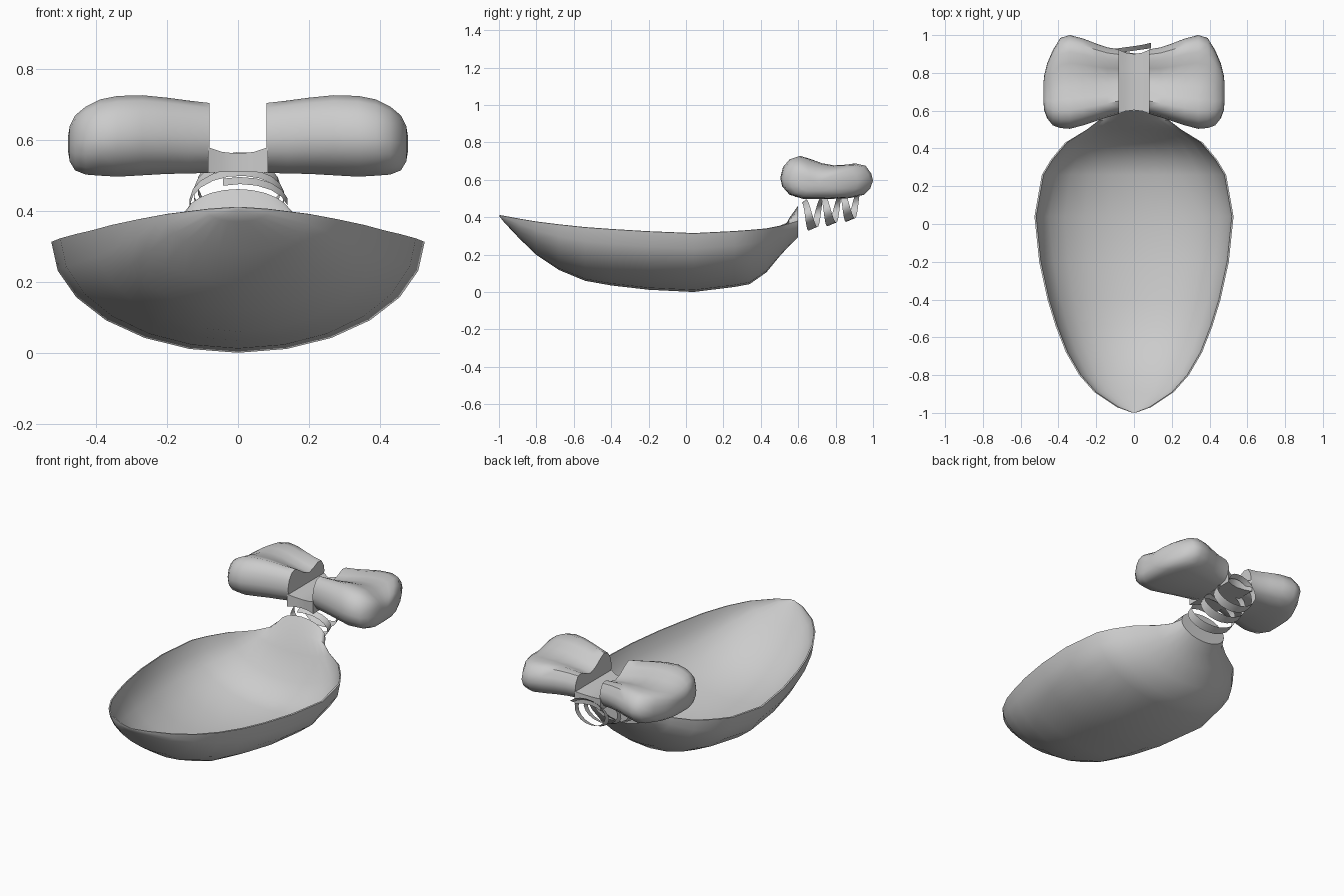
import bpy, math

if "Cube" in bpy.data.objects:
    bpy.data.objects.remove(bpy.data.objects["Cube"])


def make(name, verts, faces, angle=45):
    me = bpy.data.meshes.new(name)
    me.from_pydata(verts, [], faces)
    me.validate()
    ob = bpy.data.objects.new(name, me)
    bpy.context.collection.objects.link(ob)
    bpy.ops.object.select_all(action='DESELECT')
    ob.select_set(True)
    bpy.context.view_layer.objects.active = ob
    bpy.ops.object.mode_set(mode='EDIT')
    bpy.ops.mesh.select_all(action='SELECT')
    bpy.ops.mesh.normals_make_consistent(inside=False)
    bpy.ops.object.mode_set(mode='OBJECT')
    bpy.ops.object.shade_smooth_by_angle(angle=math.radians(angle))
    return ob


def loft(name, rings, angle=45):
    n = len(rings[0])
    verts = [p for r in rings for p in r]
    faces = [(i * n + j, i * n + (j + 1) % n, (i + 1) * n + (j + 1) % n, (i + 1) * n + j)
             for i in range(len(rings) - 1) for j in range(n)]
    faces += [tuple(range(n)), tuple(range((len(rings) - 1) * n, len(rings) * n))]
    return make(name, verts, faces, angle)


# Leaf-shaped bowl: y, half width, rim z, bottom z, inner centre z
stations = [(-.998, .012, .41, .405, .408), (-.97, .09, .405, .37, .38), (-.89, .21, .39, .285, .298),
            (-.8, .29, .375, .198, .211), (-.68, .36, .36, .118, .13), (-.54, .415, .345, .06, .071),
            (-.4, .458, .335, .035, .046), (-.2, .502, .323, .012, .022), (.04, .527, .313, 0, .01),
            (.26, .488, .324, .027, .04), (.34, .44, .33, .042, .065), (.43, .365, .338, .105, .15),
            (.5, .25, .352, .19, .29), (.55, .185, .365, .245, .39), (.6, .155, .38, .295, .46)]
rings = []
for y, w, r, b, t in stations:
    outer, inner = [], []
    for i in range(13):
        a = math.pi * (i / 12 - .5)
        s, c = math.sin(a), math.cos(a)
        outer.append((w * s, y, r - (r - b) * c))
        gap = .003 if y > .45 else min(.009, w * .3)
        inner.append(((w - gap) * s, y, r + .002 + (t - r) * c))
    rings.append(outer + inner[::-1])
loft("bowl", rings)

# Spiral ribbon between neck and bow
verts, faces, n = [], [], 60
for i in range(n + 1):
    t = i / n
    a = 2 * math.pi * 3.2 * t - .3
    x = (.145 - .035 * t) * math.sin(a)
    z = .405 + .075 * t + .08 * math.cos(a)
    y = .625 + .32 * t
    h = .018 - .006 * math.cos(a)
    verts += [(x, y - h, z - .01), (x, y + h, z + .01)]
    if i:
        k = 2 * i
        faces.append((k - 2, k - 1, k + 1, k))
make("spiral_ribbon", verts, faces)

# Pillow-like bow loops: unit profile (depth, height, valley amount)
profile = [(0, .5, 0), (.03, .75, 0), (.1, .93, 0), (.2, 1, 0), (.32, .95, .35), (.45, .88, .8),
           (.58, .84, 1), (.7, .84, .7), (.82, .84, .2), (.92, .78, 0), (.98, .6, 0), (1, .43, 0),
           (.97, .25, 0), (.9, .1, 0), (.75, .02, 0), (.5, 0, 0), (.25, 0, 0), (.1, .1, 0), (.02, .3, 0)]
# x, front y, back y, bottom z, top z, valley depth
sections = [(.08, .583, .925, .508, .705, .2), (.14, .565, .935, .506, .712, .16),
            (.2, .545, .955, .505, .72, .12), (.27, .522, .982, .501, .727, .08),
            (.34, .504, 1, .497, .725, .05), (.39, .508, .985, .5, .715, .03),
            (.43, .522, .92, .503, .695, .01), (.46, .56, .85, .515, .67, 0),
            (.475, .6, .79, .54, .64, 0), (.48, .65, .74, .57, .61, 0)]


def ring(sec, side):
    x, y0, y1, z0, z1, v = sec
    return [(side * x, y0 + (y1 - y0) * u, z0 + (z1 - z0) * (h - v * k)) for u, h, k in profile]


for side, label in ((-1, "left"), (1, "right")):
    loft("bow_loop_" + label, [ring(s, side) for s in sections])

# Low saddle-shaped knot joining the loops: flat-topped, square-edged sections
knot = []
for x in (-.085, -.045, 0, .045, .085):
    e = (x / .085) ** 2
    y0, y1, z0, z1 = .603 - .02 * e, .9 + .025 * e, .511 - .003 * e, .562 + .018 * e
    knot.append([(x, y0, z0), (x, y0, z1), (x, .75, z1), (x, y1, z1), (x, y1, z0), (x, .75, z0)])
loft("bow_knot", knot)
